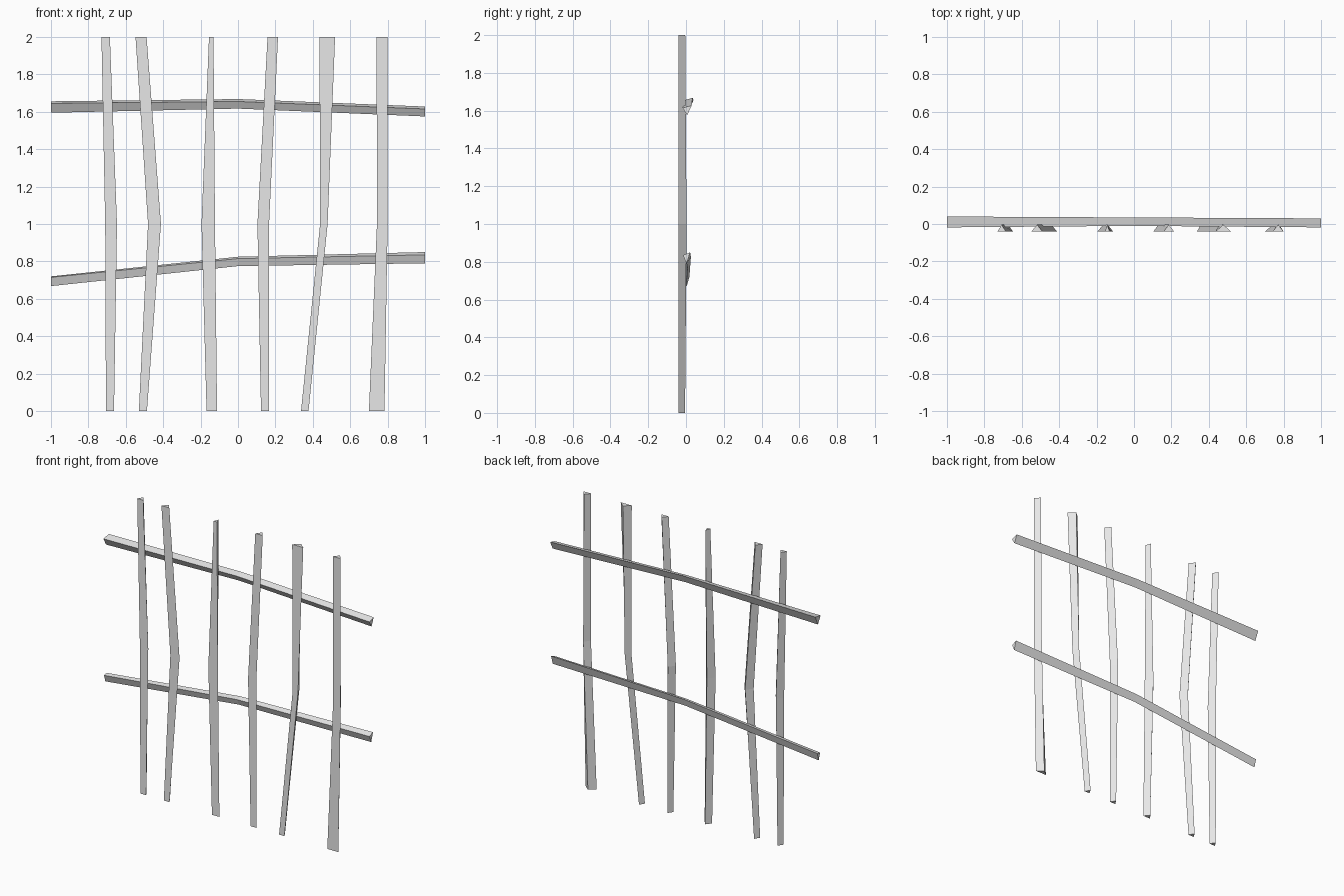
import bpy
import bmesh

cube = bpy.data.objects.get("Cube")
if cube:
    bpy.data.objects.remove(cube, do_unlink=True)

# Single plain grey for all the wood
wood = bpy.data.materials.new("plain_grey")
wood.use_nodes = True
grey = (0.8, 0.8, 0.8, 1)
wood.diffuse_color = grey
wood.node_tree.nodes["Principled BSDF"].inputs["Base Color"].default_value = grey


def three_sided_bar(name, sections):
    """Skin a row of triangular sections and cap both ends."""
    bm = bmesh.new()
    rings = [[bm.verts.new(p) for p in section] for section in sections]
    for low, high in zip(rings, rings[1:]):
        for i in range(3):
            j = (i + 1) % 3
            bm.faces.new((low[i], low[j], high[j], high[i]))
    bm.faces.new(rings[0])
    bm.faces.new(rings[-1])
    bmesh.ops.recalc_face_normals(bm, faces=bm.faces)
    mesh = bpy.data.meshes.new(name)
    bm.to_mesh(mesh)
    bm.free()
    mesh.materials.append(wood)
    obj = bpy.data.objects.new(name, mesh)
    bpy.context.collection.objects.link(obj)
    return obj


# Posts: left and right edge of the flat front at the bottom, middle and top
FRONT = -0.04
post_edges = [
    ((-0.706, -0.663), (-0.71, -0.647), (-0.73, -0.685)),
    ((-0.53, -0.487), (-0.481, -0.412), (-0.548, -0.489)),
    ((-0.168, -0.112), (-0.195, -0.123), (-0.155, -0.131)),
    ((0.123, 0.166), (0.104, 0.166), (0.158, 0.214)),
    ((0.337, 0.377), (0.439, 0.479), (0.436, 0.519)),
    ((0.7, 0.783), (0.743, 0.8), (0.741, 0.8)),
]
ridge_depth = (-0.005, 0.003, -0.004)
for n, edges in enumerate(post_edges, 1):
    sections = []
    for z, (left, right) in enumerate(edges):
        ridge = ((left + right) / 2, ridge_depth[z], z)
        sections.append(((left, FRONT, z), (right, FRONT, z), ridge))
    three_sided_bar(f"post_{n}", sections)

# Rails: front y, back y, front z, back z, lower ridge z at each end and middle
rails = {
    "upper_rail": (
        (-0.018, 0.04, 1.645, 1.656, 1.595),
        (-0.01, 0.035, 1.655, 1.668, 1.617),
        (-0.018, 0.03, 1.615, 1.628, 1.575),
    ),
    "lower_rail": (
        (-0.012, 0.018, 0.715, 0.72, 0.668),
        (-0.008, 0.026, 0.815, 0.825, 0.775),
        (-0.016, 0.022, 0.835, 0.85, 0.79),
    ),
}
for name, profile in rails.items():
    sections = []
    for x, (front, back, front_z, back_z, ridge_z) in zip((-1, 0, 1), profile):
        ridge = (x, (front + back) / 2, ridge_z)
        sections.append(((x, front, front_z), (x, back, back_z), ridge))
    three_sided_bar(name, sections)
